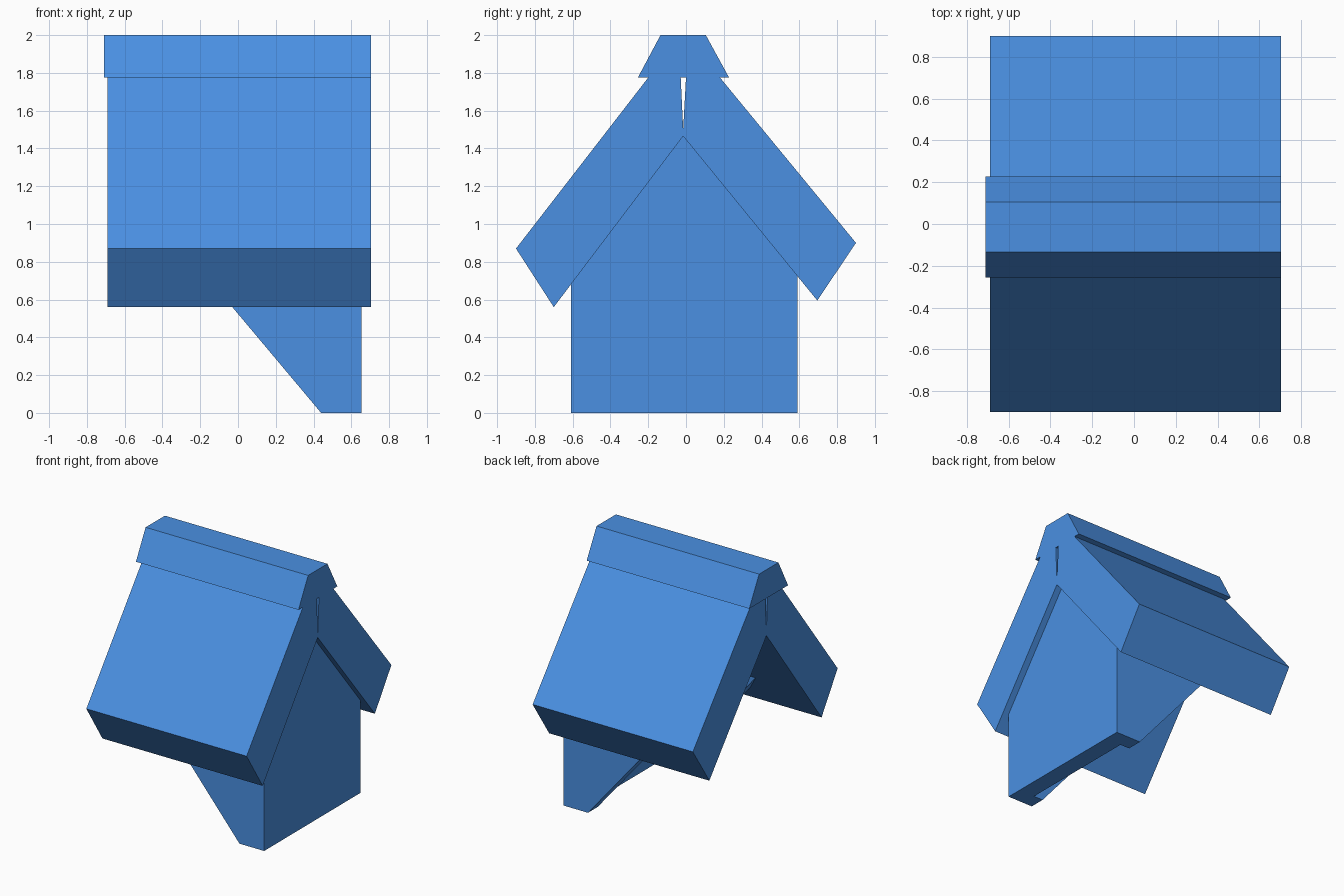
import bpy
import bmesh
from mathutils import Vector

cube = bpy.data.objects.get("Cube")
if cube:
    bpy.data.objects.remove(cube, do_unlink=True)

blue = bpy.data.materials.new("sky_blue")
blue.use_nodes = True
colour = (0.069, 0.279, 0.761, 1.0)
blue.diffuse_color = colour
blue.node_tree.nodes["Principled BSDF"].inputs["Base Color"].default_value = colour


def prism(name, profile, x0, x1, cut=None):
    """Extrude a (y, z) profile along x, optionally sliced by a plane (point, normal)."""
    bm = bmesh.new()
    base = bm.faces.new([bm.verts.new((x0, y, z)) for y, z in profile])
    grown = bmesh.ops.extrude_face_region(bm, geom=[base])
    verts = [v for v in grown["geom"] if isinstance(v, bmesh.types.BMVert)]
    bmesh.ops.translate(bm, verts=verts, vec=(x1 - x0, 0, 0))
    if cut:
        sliced = bmesh.ops.bisect_plane(
            bm, geom=bm.verts[:] + bm.edges[:] + bm.faces[:],
            plane_co=cut[0], plane_no=cut[1], clear_outer=True)
        rim = [e for e in sliced["geom_cut"] if isinstance(e, bmesh.types.BMEdge)]
        bmesh.ops.contextual_create(bm, geom=rim)
    bmesh.ops.recalc_face_normals(bm, faces=bm.faces[:])
    mesh = bpy.data.meshes.new(name)
    bm.to_mesh(mesh)
    bm.free()
    mesh.materials.append(blue)
    obj = bpy.data.objects.new(name, mesh)
    bpy.context.collection.objects.link(obj)
    return obj


APEX = (-0.015, 1.465)
SLOT = (-0.015, 1.5)
CAP_Z = 1.775

# Roof slabs, leaving a thin tapering slot between them under the ridge
prism("front_roof_slab", [(-0.9, 0.87), (-0.7, 0.56), APEX, SLOT,
                          (-0.028, CAP_Z), (-0.2, CAP_Z)], -0.69, 0.705)
prism("back_roof_slab", [(0.9, 0.9), (0.695, 0.595), APEX, SLOT,
                         (0, CAP_Z), (0.18, CAP_Z)], -0.69, 0.705)

# Ridge cap
prism("ridge_cap", [(-0.255, CAP_Z), (-0.135, 2), (0.105, 2), (0.228, CAP_Z)],
      -0.71, 0.705)

# Gable wall
prism("gable_wall", [(-0.61, 0), (0.59, 0), (0.59, 0.724), APEX, (-0.61, 0.679)],
      0.52, 0.655)

# Side walls, sliced to sit on a pitched surface
slope = (Vector((0.44, 0, 0)), Vector((-0.56, 0, -0.47)))
prism("front_side_wall", [(-0.61, 0), (-0.49, 0), (-0.49, 0.838), (-0.61, 0.679)],
      -0.6, 0.655, slope)
prism("back_side_wall", [(0.47, 0), (0.59, 0), (0.59, 0.724), (0.47, 0.87)],
      -0.6, 0.655, slope)
